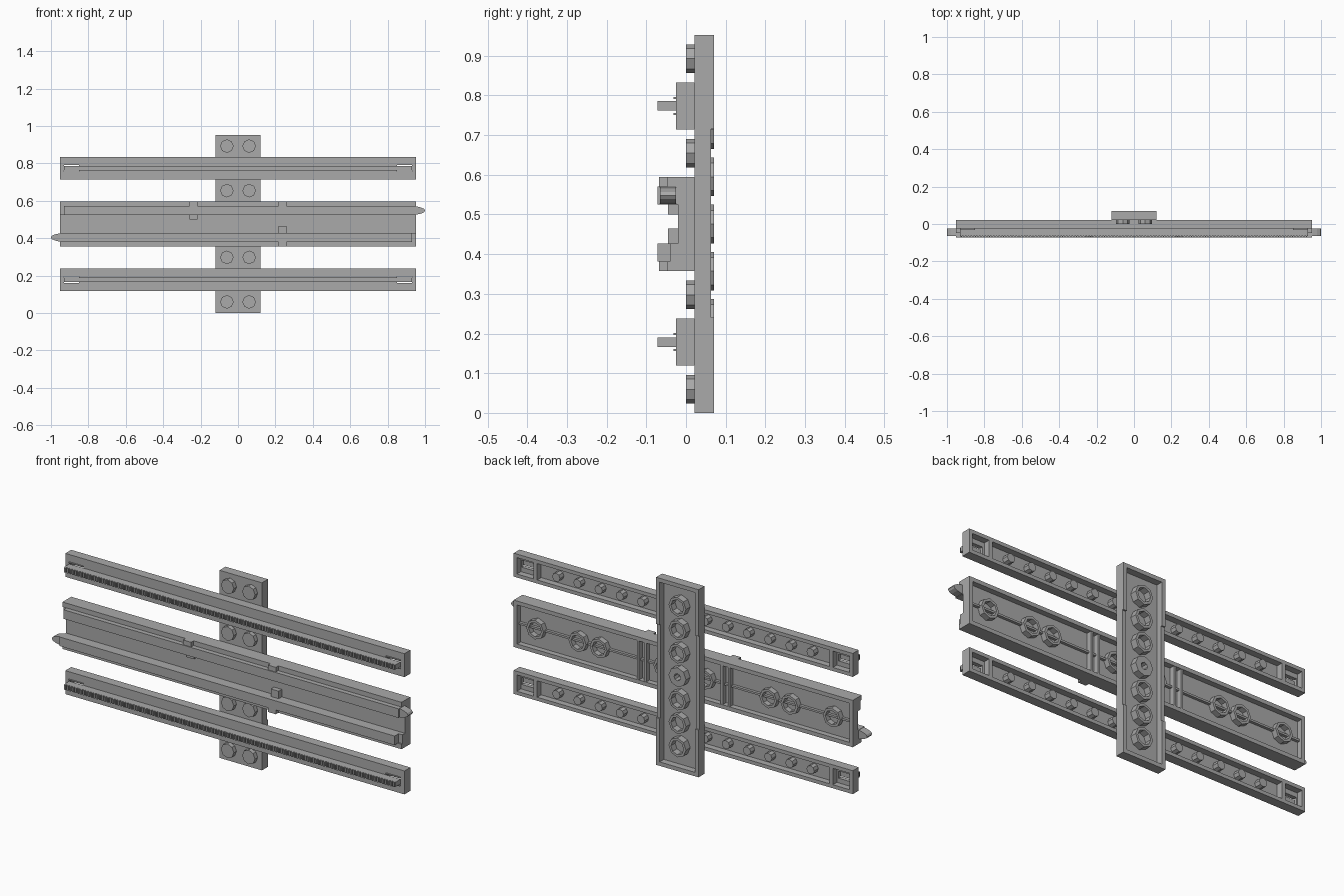
import bpy, bmesh, math

old = bpy.data.objects.get("Cube")
if old:
    bpy.data.objects.remove(old)

grey = bpy.data.materials.new("light_grey")
grey.use_nodes = True
grey.diffuse_color = (0.4, 0.4, 0.4, 1)
grey.node_tree.nodes["Principled BSDF"].inputs["Base Color"].default_value = (0.4, 0.4, 0.4, 1)

PITCH = 0.119
STUD = 0.036
TUBE = 0.049
MID = 4 * PITCH          # height of the centre line
HALF = 8 * PITCH         # half length of the rails


def box(bm, x, y, z):
    vs = [bm.verts.new((a, b, c)) for a in x for b in y for c in z]
    for f in ((0, 1, 3, 2), (4, 6, 7, 5), (0, 4, 5, 1), (2, 3, 7, 6), (0, 2, 6, 4), (1, 5, 7, 3)):
        bm.faces.new([vs[i] for i in f])


def prism(bm, pts, y0, y1):
    """Extrude an x-z outline along y."""
    a = [bm.verts.new((x, y0, z)) for x, z in pts]
    b = [bm.verts.new((x, y1, z)) for x, z in pts]
    bm.faces.new(a)
    bm.faces.new(b[::-1])
    for i in range(len(pts)):
        j = (i + 1) % len(pts)
        bm.faces.new((a[i], a[j], b[j], b[i]))


def circle(x, z, r, n=8):
    return [(x + r * math.cos(math.tau * i / n), z + r * math.sin(math.tau * i / n)) for i in range(n)]


def tube(bm, x, z, y0, y1, r_out=TUBE, r_in=STUD):
    loops = [[bm.verts.new((px, y, pz)) for px, pz in circle(x, z, r)]
             for r, y in ((r_out, y0), (r_out, y1), (r_in, y1), (r_in, y0))]
    for k in range(4):
        p, q = loops[k], loops[(k + 1) % 4]
        for i in range(8):
            j = (i + 1) % 8
            bm.faces.new((p[i], p[j], q[j], q[i]))


def walls(bm, x, y, z, t):
    """Rectangular frame of four walls."""
    for zz in ((z[0], z[0] + t), (z[1] - t, z[1])):
        box(bm, x, y, zz)
    for xx in ((x[0], x[0] + t), (x[1] - t, x[1])):
        box(bm, xx, y, (z[0] + t, z[1] - t))


def finish(name, bm):
    bmesh.ops.recalc_face_normals(bm, faces=bm.faces[:])
    me = bpy.data.meshes.new(name)
    bm.to_mesh(me)
    bm.free()
    me.materials.append(grey)
    ob = bpy.data.objects.new(name, me)
    bpy.context.collection.objects.link(ob)
    return ob


# Upright studded plate, open at the back
bm = bmesh.new()
top = 8 * PITCH
box(bm, (-PITCH, PITCH), (0.022, 0.036), (0, top))
for z in ((0, 0.02), (top - 0.02, top)):
    box(bm, (-PITCH, PITCH), (0.036, 0.07), z)
for s in (-1, 1):
    x = sorted((s * PITCH, s * (PITCH - 0.02)))
    for z0, z1, depth in ((0.02, 0.24, 0.07), (0.24, 0.715, 0.063), (0.715, top - 0.02, 0.07)):
        box(bm, x, (0.036, depth), (z0, z1))
    for i in range(8):
        prism(bm, circle(s * PITCH / 2, (i + 0.5) * PITCH, STUD), 0, 0.022)
for i in range(1, 8):
    tube(bm, 0, i * PITCH, 0.036, 0.07, r_in=0.018 if i == 4 else STUD)
finish("cross_plate", bm)


# Toothed side rails with slotted ends
def toothed_rail(name, z):
    bm = bmesh.new()
    low, high = z - PITCH / 2, z + PITCH / 2
    box(bm, (-0.85, 0.85), (-0.025, -0.01), (low, high))
    walls(bm, (-HALF, HALF), (-0.01, 0.022), (low, high), 0.018)
    for s in (-1, 1):
        span = lambda a, b: sorted((s * a, s * b))
        box(bm, span(0.82, 0.84), (-0.01, 0.022), (low + 0.018, high - 0.018))
        # slotted end panel and its raised rim
        box(bm, span(0.93, HALF), (-0.025, -0.01), (low, high))
        for t in (-1, 1):
            box(bm, span(0.85, 0.93), (-0.025, -0.01), sorted((z + t * 0.018, z + t * PITCH / 2)))
            box(bm, span(0.85, 0.93), (-0.031, -0.025), sorted((z + t * 0.018, z + t * 0.023)))
    # rack
    box(bm, (-0.93, 0.93), (-0.064, -0.025), (z - 0.012, z + 0.012))
    n = 124
    step = 1.86 / n
    for i in range(n):
        x = -0.93 + (i + 0.25) * step
        box(bm, (x, x + step / 2), (-0.072, -0.064), (z - 0.012, z + 0.012))
    # underside pegs
    for i in range(-6, 7):
        prism(bm, circle(i * PITCH, z, 0.022), -0.01, 0.022)
    finish(name, bm)


toothed_rail("lower_toothed_rail", 1.5 * PITCH)
toothed_rail("upper_toothed_rail", 6.5 * PITCH)

# Centre track: channel floor, flanges and ribs
bm = bmesh.new()
low, high = MID - PITCH, MID + PITCH
box(bm, (-HALF, HALF), (-0.02, -0.006), (low + 0.025, high - 0.025))
walls(bm, (-HALF, HALF), (-0.006, 0.022), (low, high), 0.02)
for z in ((low, low + 0.025), (high - 0.025, high)):
    box(bm, (-HALF, HALF), (-0.048, -0.006), z)
box(bm, (-HALF + 0.02, HALF - 0.02), (-0.006, 0.008), (MID - 0.005, MID + 0.005))
for s in (-1, 1):
    for x in (0.215, 0.255):
        box(bm, (s * x - 0.006, s * x + 0.006), (-0.006, 0.02), (low + 0.02, high - 0.02))
    for k in (1, 4, 5, 7):
        tube(bm, s * k * PITCH, MID, -0.006, 0.022)
finish("centre_track", bm)

# Guide rails, each with a rounded tongue at one end and a stepped socket at the other
for s, name in ((1, "upper_guide_rail"), (-1, "lower_guide_rail")):
    bm = bmesh.new()
    c = MID + s * 0.072
    r = 0.023
    box(bm, sorted((-s * 0.93, s * HALF)), (-0.072, -0.02), (c - r, c + r))
    box(bm, sorted((-s * 0.93, -s * HALF)), (-0.04, -0.02), (c - r, c + r))
    tip = [(s * (0.93 + 0.07 * math.cos(a)), c + r * math.sin(a))
           for a in (math.pi * (i / 8 - 0.5) for i in range(9))]
    prism(bm, tip, -0.065, -0.025)
    finish(name, bm)

# Small lugs on the flanges and stops in the channel
bm = bmesh.new()
for x, z0, z1, front, back in ((-0.238, high - 0.025, high, -0.068, -0.048),
                               (0.238, high - 0.025, high, -0.068, -0.048),
                               (0.238, low, low + 0.025, -0.068, -0.048),
                               (-0.238, 0.5, 0.527, -0.045, -0.02),
                               (0.238, 0.427, 0.465, -0.045, -0.02)):
    box(bm, (x - 0.022, x + 0.022), (front, back), (z0, z1))
finish("track_lugs", bm)
